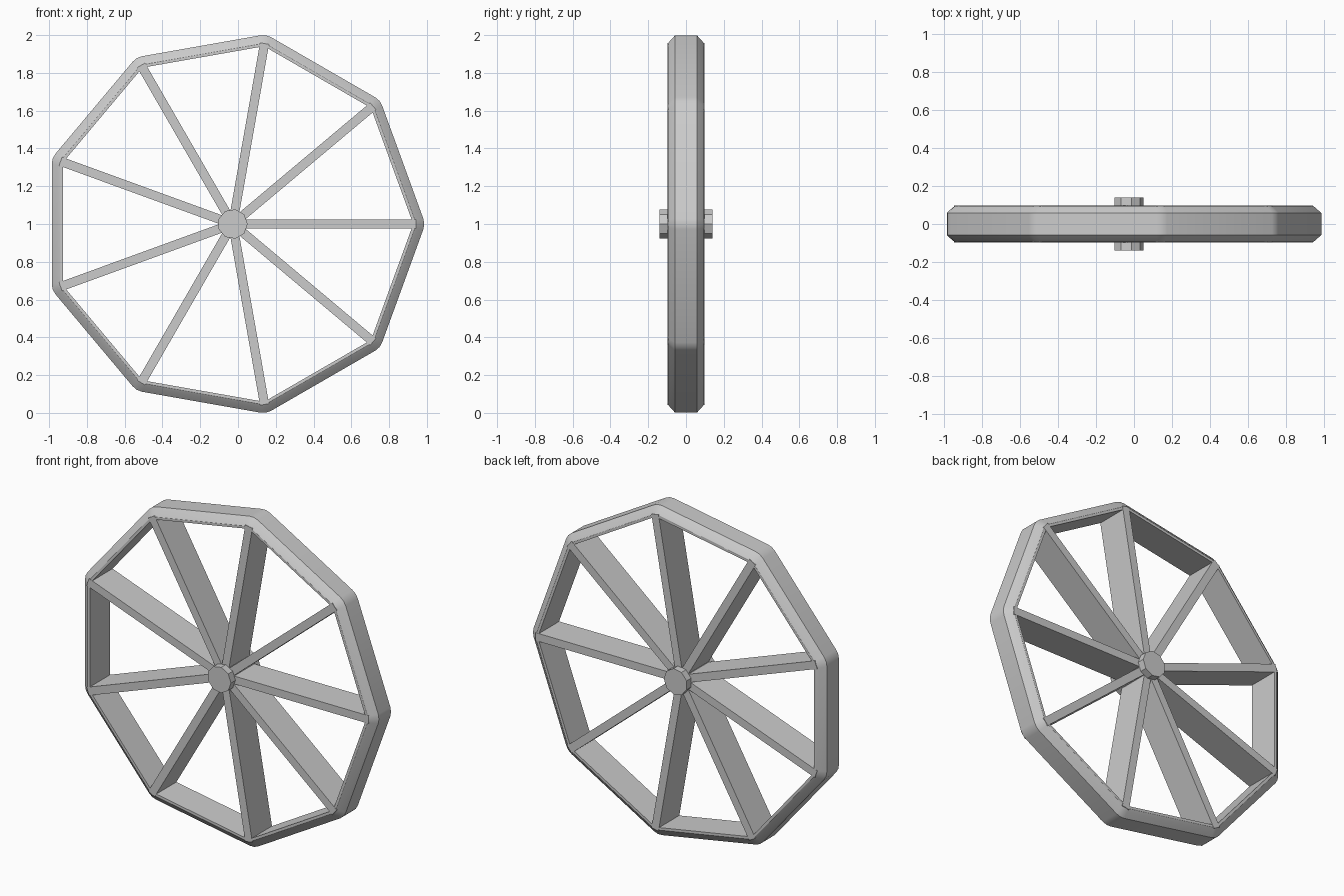
import bpy, bmesh
from math import pi, cos, sin, tan
from mathutils import Matrix

if "Cube" in bpy.data.objects:
    bpy.data.objects.remove(bpy.data.objects["Cube"])

N = 9
CX, CZ = -0.028, 1.0
HALF = pi / N


def finish(bm, name, smooth=False):
    bmesh.ops.remove_doubles(bm, verts=bm.verts, dist=1e-5)
    bmesh.ops.recalc_face_normals(bm, faces=bm.faces)
    me = bpy.data.meshes.new(name)
    bm.to_mesh(me)
    bm.free()
    ob = bpy.data.objects.new(name, me)
    bpy.context.collection.objects.link(ob)
    if smooth:
        bpy.ops.object.select_all(action='DESELECT')
        ob.select_set(True)
        bpy.context.view_layer.objects.active = ob
        bpy.ops.object.shade_smooth_by_angle(angle=0.52)
    return ob


def corner_loop(bm, apothem, y, w):
    """Nine-sided loop; each corner rounded over length w by three points."""
    verts = []
    R = apothem / cos(HALF)
    r = w / tan(HALF)
    for i in range(N):
        a = 2 * HALF * i
        c = R - r / cos(HALF)
        for d in (-HALF, 0, HALF):
            x = CX + c * cos(a) + r * cos(a + d)
            z = CZ + c * sin(a) + r * sin(a + d)
            verts.append(bm.verts.new((x, y, z)))
    return verts


# Rim: section as (apothem, y, corner rounding), mirrored front to back
half = [(0.958, 0.058, 0.03), (0.928, 0.086, 0.025),
        (0.913, 0.096, 0.015), (0.898, 0.096, 0.0)]
section = half + [(a, -y, w) for a, y, w in reversed(half)]
bm = bmesh.new()
loops = [corner_loop(bm, *p) for p in section]
for k, la in enumerate(loops):
    lb = loops[(k + 1) % len(loops)]
    for i in range(len(la)):
        j = (i + 1) % len(la)
        bm.faces.new((la[i], la[j], lb[j], lb[i]))
finish(bm, "rim", True)

# Spokes: deep flat boards from the hub to each rim corner
for i in range(N):
    bm = bmesh.new()
    bmesh.ops.create_cube(bm, size=1)
    m = (Matrix.Translation((CX, 0, CZ)) @ Matrix.Rotation(-2 * HALF * i, 4, 'Y')
         @ Matrix.Translation((0.515, 0, 0)) @ Matrix.Diagonal((0.91, 0.194, 0.048, 1)))
    bm.transform(m)
    finish(bm, f"spoke_{i + 1}")

# Hub: nine-sided axle block
bm = bmesh.new()
ends = [[bm.verts.new((CX + 0.079 * cos(2 * HALF * i), y, CZ + 0.079 * sin(2 * HALF * i)))
         for i in range(N)] for y in (-0.14, 0.14)]
for e in ends:
    bm.faces.new(e)
for i in range(N):
    j = (i + 1) % N
    bm.faces.new((ends[0][i], ends[0][j], ends[1][j], ends[1][i]))
finish(bm, "hub")
